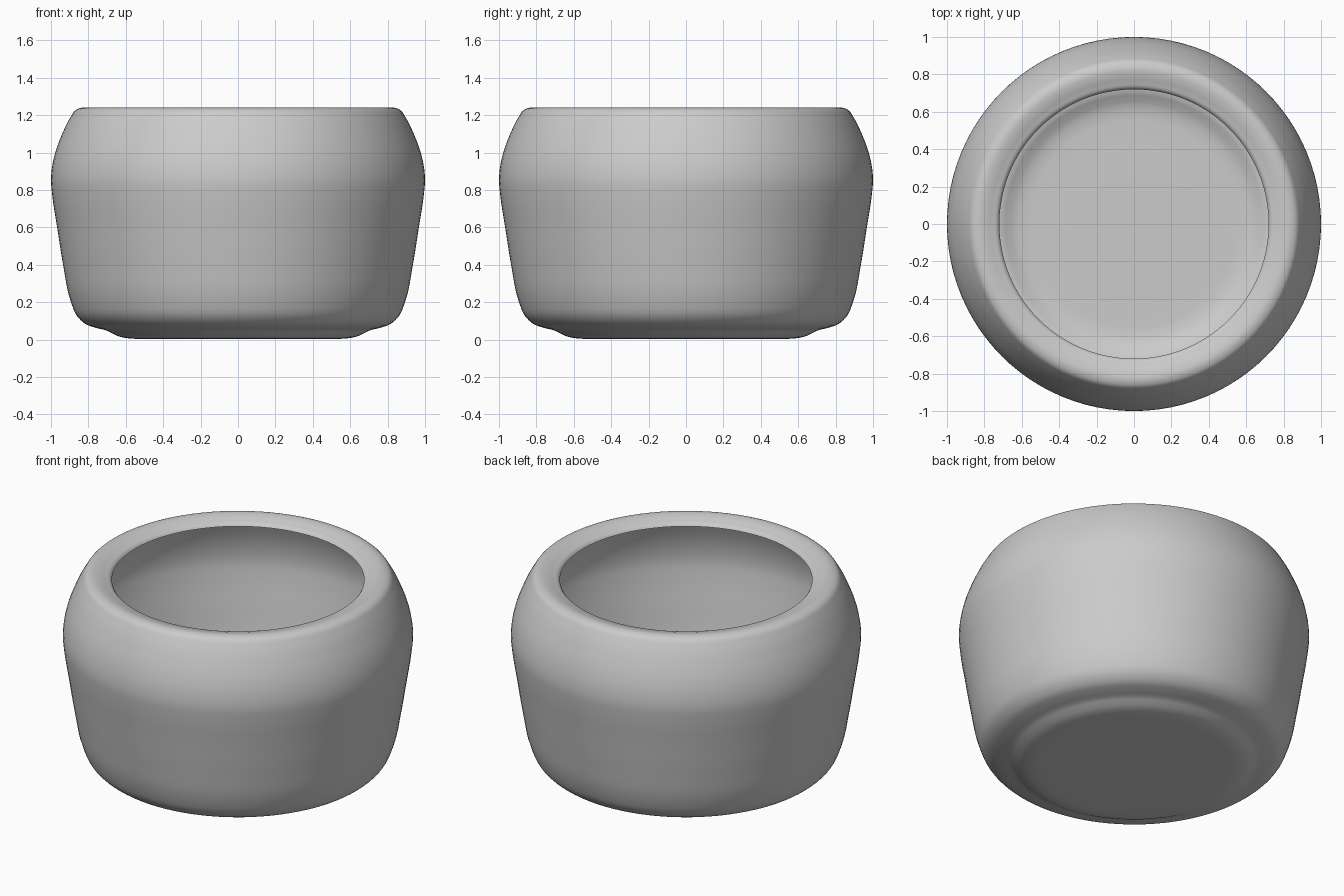
import bpy, bmesh, math
from mathutils import Vector

if "Cube" in bpy.data.objects:
    bpy.data.objects.remove(bpy.data.objects["Cube"])

SEGMENTS = 96

# Outline (radius, height): base, foot ring, bulging wall, inward lip
PROFILE = [
    (0.0, 0.004), (0.30, 0.004), (0.53, 0.004), (0.58, 0.006), (0.64, 0.018),
    (0.675, 0.034), (0.70, 0.047), (0.76, 0.063), (0.815, 0.083), (0.86, 0.125),
    (0.893, 0.20), (0.935, 0.40), (0.967, 0.60), (0.993, 0.77), (1.0, 0.85),
    (0.985, 0.97), (0.94, 1.10), (0.895, 1.19), (0.868, 1.228), (0.835, 1.24),
    (0.795, 1.236), (0.76, 1.225), (0.73, 1.213), (0.72, 1.20),
]


def smooth_points(points, steps):
    """Cubic interpolation through the outline, with tangents scaled by spacing."""
    p = [Vector(q) for q in points]
    p = [2 * p[0] - p[1]] + p + [2 * p[-1] - p[-2]]
    t = [0.0]
    for a, b in zip(p, p[1:]):
        t.append(t[-1] + (b - a).length)

    def tangent(i):
        h0, h1 = t[i] - t[i - 1], t[i + 1] - t[i]
        return ((p[i] - p[i - 1]) / h0 * h1 + (p[i + 1] - p[i]) / h1 * h0) / (h0 + h1)

    out = []
    for i in range(1, len(p) - 2):
        h = t[i + 1] - t[i]
        m0, m1 = tangent(i) * h, tangent(i + 1) * h
        for k in range(steps):
            u = k / steps
            out.append((2*u**3 - 3*u**2 + 1) * p[i] + (u**3 - 2*u**2 + u) * m0
                       + (3*u**2 - 2*u**3) * p[i + 1] + (u**3 - u**2) * m1)
    return out + [p[-2]]


# Pot: thin shell turned around the vertical axis
bm = bmesh.new()
outline = smooth_points(PROFILE, 4)
centre = bm.verts.new((0, 0, outline[0].y))
rings = []
for r, z in outline[1:]:
    rings.append([bm.verts.new((r * math.cos(a), r * math.sin(a), z))
                  for a in (2 * math.pi * s / SEGMENTS for s in range(SEGMENTS))])
for s in range(SEGMENTS):
    n = (s + 1) % SEGMENTS
    bm.faces.new((centre, rings[0][n], rings[0][s]))
    for low, high in zip(rings, rings[1:]):
        bm.faces.new((low[s], low[n], high[n], high[s]))
for f in bm.faces:
    f.smooth = True

mesh = bpy.data.meshes.new("pot")
bm.to_mesh(mesh)
bm.free()
pot = bpy.data.objects.new("pot", mesh)
bpy.context.collection.objects.link(pot)
